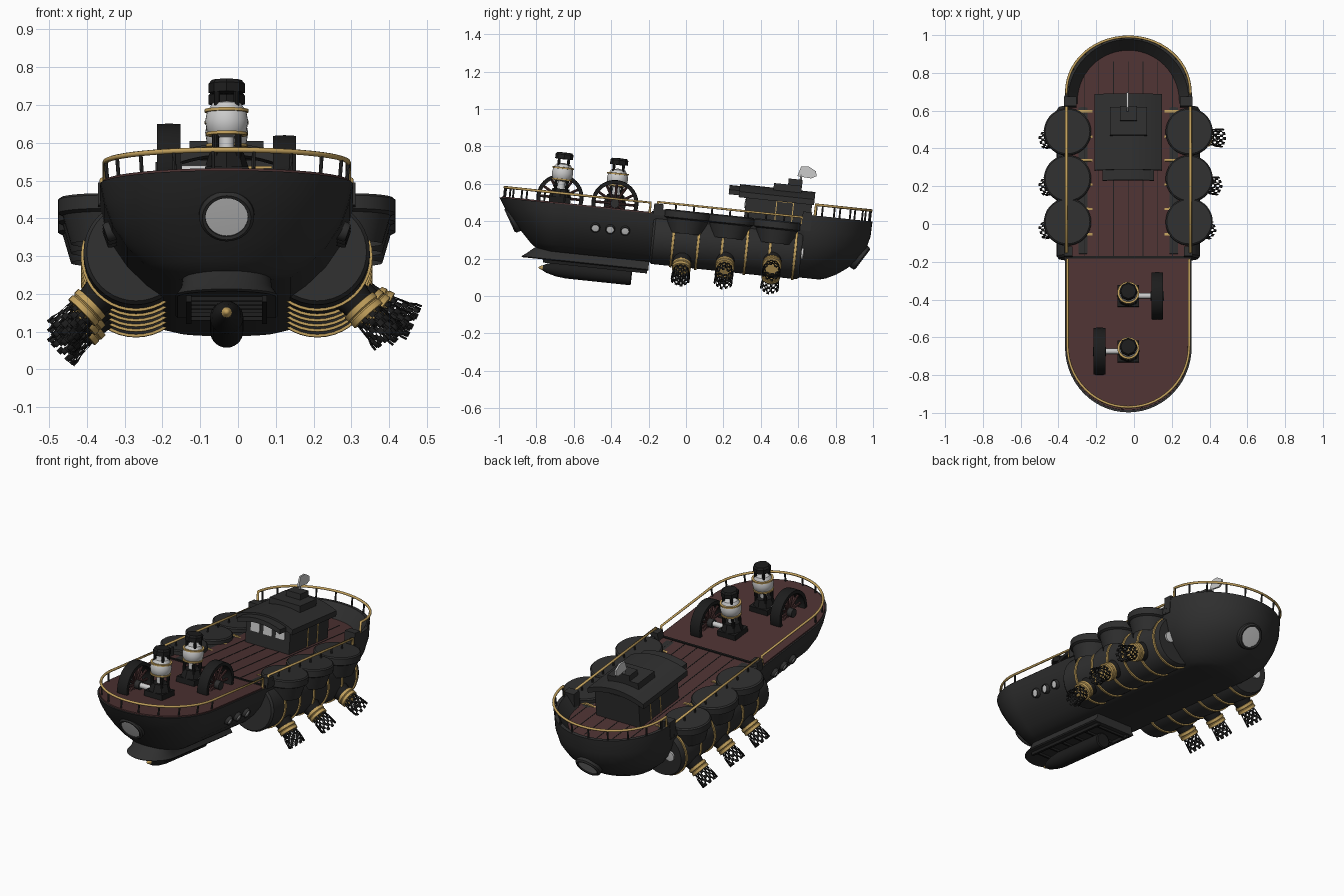
import bpy, bmesh
from math import sin, cos, pi, radians
from mathutils import Vector, Matrix

if "Cube" in bpy.data.objects:
    bpy.data.objects.remove(bpy.data.objects["Cube"])


def material(name, rgb):
    m = bpy.data.materials.new(name)
    m.diffuse_color = (*rgb, 1)
    m.use_nodes = True
    m.node_tree.nodes["Principled BSDF"].inputs["Base Color"].default_value = m.diffuse_color
    return m


DARK = material("dark_iron", (0.028, 0.028, 0.028))
BLACK = material("black_iron", (0.012, 0.012, 0.012))
BRASS = material("brass", (0.55, 0.36, 0.11))
WOOD = material("deck_wood", (0.075, 0.033, 0.033))
GREY = None


def finish(name, bm, mat, matrix=Matrix()):
    bmesh.ops.remove_doubles(bm, verts=bm.verts, dist=1e-5)
    bmesh.ops.recalc_face_normals(bm, faces=bm.faces)
    me = bpy.data.meshes.new(name)
    bm.to_mesh(me)
    bm.free()
    o = bpy.data.objects.new(name, me)
    bpy.context.collection.objects.link(o)
    if mat:
        me.materials.append(mat)
    o.matrix_basis = matrix
    return o


def box(name, loc, size, mat):
    bm = bmesh.new()
    bmesh.ops.create_cube(bm, size=1, matrix=Matrix.Translation(loc) @ Matrix.Diagonal((*size, 1)))
    return finish(name, bm, mat)


def loft(name, rings, mat, closed=True, caps=True):
    bm = bmesh.new()
    rs = [[bm.verts.new(p) for p in r] for r in rings]
    n = len(rs[0])
    for a, b in zip(rs, rs[1:]):
        for i in range(n if closed else n - 1):
            j = (i + 1) % n
            bm.faces.new((a[i], a[j], b[j], b[i]))
    if caps:
        bm.faces.new(rs[0])
        bm.faces.new(rs[-1])
    return finish(name, bm, mat)


def lathe(name, profile, loc, axis, mat, seg=24, holes=False):
    """Turn (radius, distance) points around an axis starting at loc."""
    bm = bmesh.new()
    rs = [[bm.verts.new((r * cos(2 * pi * i / seg), r * sin(2 * pi * i / seg), d)) for i in range(seg)]
          for r, d in profile]
    pick = []
    for k, (a, b) in enumerate(zip(rs, rs[1:])):
        for i in range(seg):
            j = (i + 1) % seg
            f = bm.faces.new((a[i], a[j], b[j], b[i]))
            if holes and (i + k) % 2 == 0:
                pick.append(f)
    if holes:
        bmesh.ops.inset_individual(bm, faces=pick, thickness=0.003)
        bmesh.ops.delete(bm, geom=pick, context='FACES')
    bmesh.ops.dissolve_degenerate(bm, dist=1e-6, edges=bm.edges)
    rot = Vector(axis).to_track_quat('Z', 'Y').to_matrix().to_4x4()
    return finish(name, bm, mat, Matrix.Translation(loc) @ rot)


def rod(name, a, b, r, mat, seg=10):
    d = Vector(b) - Vector(a)
    return lathe(name, [(0, 0), (r, 0), (r, d.length), (0, d.length)], a, d, mat, seg)


def tube(name, pts, r, mat):
    cu = bpy.data.curves.new(name, 'CURVE')
    cu.dimensions, cu.bevel_depth, cu.bevel_resolution = '3D', r, 2
    s = cu.splines.new('POLY')
    s.points.add(len(pts) - 1)
    for p, q in zip(s.points, pts):
        p.co = (*q, 1)
    cu.materials.append(mat)
    bpy.context.collection.objects.link(bpy.data.objects.new(name, cu))


def outline(z, w, tip, y0, yc, n=28):
    arc = [(w * cos(pi * i / n), yc + (tip - yc) * sin(pi * i / n), z) for i in range(n + 1)]
    return [(w, y0, z)] + arc + [(-w, y0, z)]


def hull(name, levels, y0, yc, mat, closed=True):
    return loft(name, [outline(*l, y0, yc) for l in levels], mat, closed)


# Hull: rounded bow, straight middle, rounded stern with a raised bulwark
WIDTHS = [(.42, .335), (.37, .325), (.31, .303), (.25, .262), (.20, .21), (.172, .17), (.162, .13)]
BOW = [-1.047, -1.015, -.965, -.91, -.86, -.825, -.80]
hull("bow_hull", [(z, w, t) for (z, w), t in zip(WIDTHS, BOW)], -.225, -.70, DARK)
section = [(w, z) for z, w in WIDTHS] + [(-w, z) for z, w in reversed(WIDTHS)]
loft("middle_hull", [[(x, y, z) for x, z in section] for y in (-.225, .6)], DARK)
hull("stern_hull", [(.42, .265, .875), (.50, .32, .93), (.50, .338, .95), (.42, .337, .948), (.35, .32, .932),
                    (.29, .295, .893), (.24, .255, .845), (.20, .21, .79), (.172, .17, .735), (.162, .13, .70)],
     .595, .607, DARK, closed=False)

# Decks and plank seams
hull("bow_deck", [(.427, .327, -1.035), (.415, .327, -1.035)], -.22, -.70, WOOD)
box("middle_deck", (0, .19, .421), (.62, .82, .012), WOOD)
hull("stern_deck", [(.427, .272, .88), (.415, .272, .88)], .59, .607, WOOD)
for i in range(-3, 4):
    box("plank_seam", (i * .078, .3, .4275), (.004, 1.04, .002), BLACK)
box("deck_step", (0, -.222, .425), (.66, .012, .016), BLACK)

# Railings at bow, stern and sides
for name, z, base, w, tip, y0, yc in (("bow_rail", .477, .42, .322, -1.025, -.24, -.70),
                                      ("stern_rail", .558, .495, .328, .938, .64, .645)):
    pts = outline(z, w, tip, y0, yc)
    ends = [(p[0], p[1], base) for p in (pts[0], pts[-1])]
    tube(name, [ends[0]] + pts + [ends[1]], .007, BRASS)
    for p in pts[1::3]:
        rod("rail_post", (p[0] * .985, p[1], base), p, .005, DARK, 8)
for s in (-1, 1):
    x = s * .328
    box("side_bulwark", (x, .19, .433), (.026, .81, .03), DARK)
    tube("side_rail", [(x, -.2, .44), (x, -.2, .484), (x, .575, .484), (x, .575, .44)], .008, BRASS)
    for i in range(1, 8):
        rod("rail_post", (x, -.2 + i * .097, .44), (x, -.2 + i * .097, .484), .005, DARK, 8)
    box("front_corner_block", (s * .318, -.195, .445), (.045, .05, .06), DARK)
    box("stern_corner_block", (s * .307, .6, .465), (.065, .05, .1), DARK)


# Portholes
def porthole(name, loc, axis, r, depth, rim):
    lathe(name + "_rim", [(r * 1.32, -depth), (r * 1.3, .006), (r * 1.15, .014), (r, .012), (r, -depth)],
          loc, axis, rim, 32)
    lathe(name + "_glass", [(r, -depth), (r, .007), (0, .009)], loc, axis, GREY, 32)


porthole("bow_porthole", (0, -.968, .308), (0, -1, -.6), .056, .05, DARK)
porthole("stern_porthole", (0, .907, .30), (0, 1, -.6), .056, .05, DARK)
for s in (-1, 1):
    for y in (-.52, -.44, -.36):
        porthole("side_porthole", (s * .308, y, .313), (s, 0, -.35), .02, .03, DARK)

# Side engines: drums with brass hoops, top discs and perforated exhausts
for s, angles in ((-1, (45, 45, 45)), (1, (48, 36, 25))):
    c = Vector((s * .24, -.215, .29))
    lathe("engine_drum", [(0, 0), (.13, 0), (.139, .012), (.139, .79), (.13, .805), (0, .805)], c, (0, 1, 0), DARK, 40)
    lathe("engine_end_cap", [(.03, .80), (.03, .815), (0, .818)], c + Vector((s * .06, 0, 0)), (0, 1, 0), GREY)
    for y in (-.1, .035, .165, .295, .42, .555):
        lathe("engine_hoop", [(.137, -.007), (.146, -.006), (.146, .006), (.137, .007)],
              (c.x, y, c.z), (0, 1, 0), BRASS, 40)
    for y, a in zip((-.04, .19, .44), angles):
        lathe("top_disc", [(.09, .33), (.112, .405), (.125, .412), (.125, .447), (.118, .453), (0, .453)],
              (s * .322, y + .005, 0), (0, 0, 1), DARK, 36)
        d = (s * cos(radians(a)), 0, -sin(radians(a)))
        p = (c.x, y, c.z)
        lathe("exhaust_base", [(.056, .11), (.046, .15), (.042, .185)], p, d, BLACK)
        lathe("exhaust_band", [(.04, .163), (.051, .165), (.051, .18), (.047, .184), (.05, .188), (.05, .203),
                               (.036, .205), (0, .2)], p, d, BRASS)
        t = lathe("exhaust_tip", [(.041 + .001 * i, .2 + .0165 * i) for i in range(6)], p, d, BLACK, 20, True)
        t.modifiers.new("thickness", 'SOLIDIFY').thickness = .005

# Keel plate with the slung torpedo-shaped pod
hull("keel", [(.175, .115, -.83), (.14, .12, -.87), (.12, .135, -.897), (.115, .13, -.89)], -.215, -.74, DARK)
for s in (-1, 1):
    box("keel_rail", (s * .1, -.5, .108), (.014, .56, .02), BLACK)
for i in range(6):
    box("keel_rib", (0, -.75 + i * .1, .11), (.2, .012, .014), BLACK)
lathe("pod", [(.012, 0), (.025, .025), (.038, .075), (.044, .13), (.044, .475), (.038, .48), (0, .48)],
      (0, -.78, .07), (0, 1, 0), BLACK, 28)
lathe("pod_tip", [(0, -.022), (.008, -.012), (.014, .004)], (0, -.78, .07), (0, 1, 0), BRASS, 16)
for y in (-.62, -.48, -.34):
    box("pod_hanger", (0, y, .105), (.03, .025, .04), DARK)


# Cabin
def arch(name, w, top, drop, thick, y0, y1, mat):
    xs = [w * (i / 6 - 1) for i in range(13)]
    up = [(x, top - drop * (x / w) ** 2) for x in xs]
    ring = up + [(x, z - thick) for x, z in reversed(up)]
    loft(name, [[(x, y, z) for x, z in ring] for y in (y0, y1)], mat)


box("cabin_walls", (0, .442, .5), (.28, .355, .17), DARK)
arch("cabin_roof", .178, .625, .04, .03, .225, .63, DARK)
arch("roof_lip", .137, .615, .025, .025, .17, .24, DARK)
box("roof_tier", (0, .48, .63), (.196, .15, .04), DARK)
box("roof_hatch", (0, .518, .665), (.09, .075, .035), DARK)
rod("vane_pole", (-.005, .545, .67), (-.005, .545, .71), .006, GREY)
loft("vane_flag", [[(x, .525, .70), (x, .60, .695), (x, .627, .71), (x, .622, .735), (x, .58, .757), (x, .54, .752)]
                   for x in (-.01, 0)], GREY)
box("cabin_front_trim", (0, .262, .565), (.24, .008, .006), BRASS)
for x in (-.08, 0, .08):
    box("cabin_window", (x, .263, .525), (.055, .006, .05), GREY)
for s in (-1, 1):
    for y in (.43, .52):
        box("door_trim", (s * .141, y, .49), (.006, .005, .13), BRASS)
    box("door_trim", (s * .141, .475, .555), (.006, .095, .005), BRASS)

# Lantern towers with their side wheels on the bow deck
for y, s in ((-.725, -1), (-.43, 1)):
    box("tower_base", (0, y, .44), (.115, .115, .035), BLACK)
    lathe("tower_foot", [(.06, .455), (.045, .50), (0, .50)], (0, y, 0), (0, 0, 1), BLACK, 8)
    rod("tower_core", (0, y, .49), (0, y, .56), .02, GREY, 12)
    for k in range(4):
        dx, dy = cos(pi / 4 + k * pi / 2), sin(pi / 4 + k * pi / 2)
        rod("tower_leg", (dx * .042, y + dy * .042, .48), (dx * .042, y + dy * .042, .55), .009, BLACK)
        rod("cap_leg", (dx * .036, y + dy * .036, .61), (dx * .036, y + dy * .036, .675), .008, BLACK)
    lathe("tower_globe", [(0, .54), (.04, .542), (.053, .56), (.057, .585), (.052, .61), (.038, .632), (0, .64)],
          (0, y, 0), (0, 0, 1), GREY, 28)
    for z, r in ((.55, .052), (.612, .055)):
        lathe("globe_ring", [(r - .012, z - .005), (r + .003, z - .004), (r + .003, z + .004), (r - .012, z + .005)],
              (0, y, 0), (0, 0, 1), BRASS, 28)
    lathe("tower_cap", [(0, .658), (.048, .66), (.048, .684), (.04, .694), (0, .696)], (0, y, 0), (0, 0, 1), BLACK, 8)
    hub = Vector((s * .153, y + .0, .452))
    rod("axle", (0, y, .452), hub, .015, GREY, 16)
    lathe("wheel_rim", [(.105, -.031), (.124, -.031), (.126, 0), (.124, .031), (.105, .031), (.105, -.031)],
          hub, (1, 0, 0), BLACK, 36)
    rod("wheel_hub", hub - Vector((.035, 0, 0)), hub + Vector((.035, 0, 0)), .024, DARK, 16)
    for k in range(12):
        d = Vector((0, cos(k * pi / 6), sin(k * pi / 6)))
        rod("wheel_spoke", hub + d * .015, hub + d * .11, .007, WOOD, 8)

# Pitch the whole ship nose-up and smooth it
M = Matrix.Translation((-.03, 0, 0)) @ Matrix.Rotation(radians(-6), 4, 'X')
for o in bpy.context.collection.objects:
    o.matrix_basis = M @ o.matrix_basis
    if o.type == 'MESH':
        o.select_set(True)
        bpy.context.view_layer.objects.active = o
bpy.ops.object.shade_smooth_by_angle(angle=radians(35))
